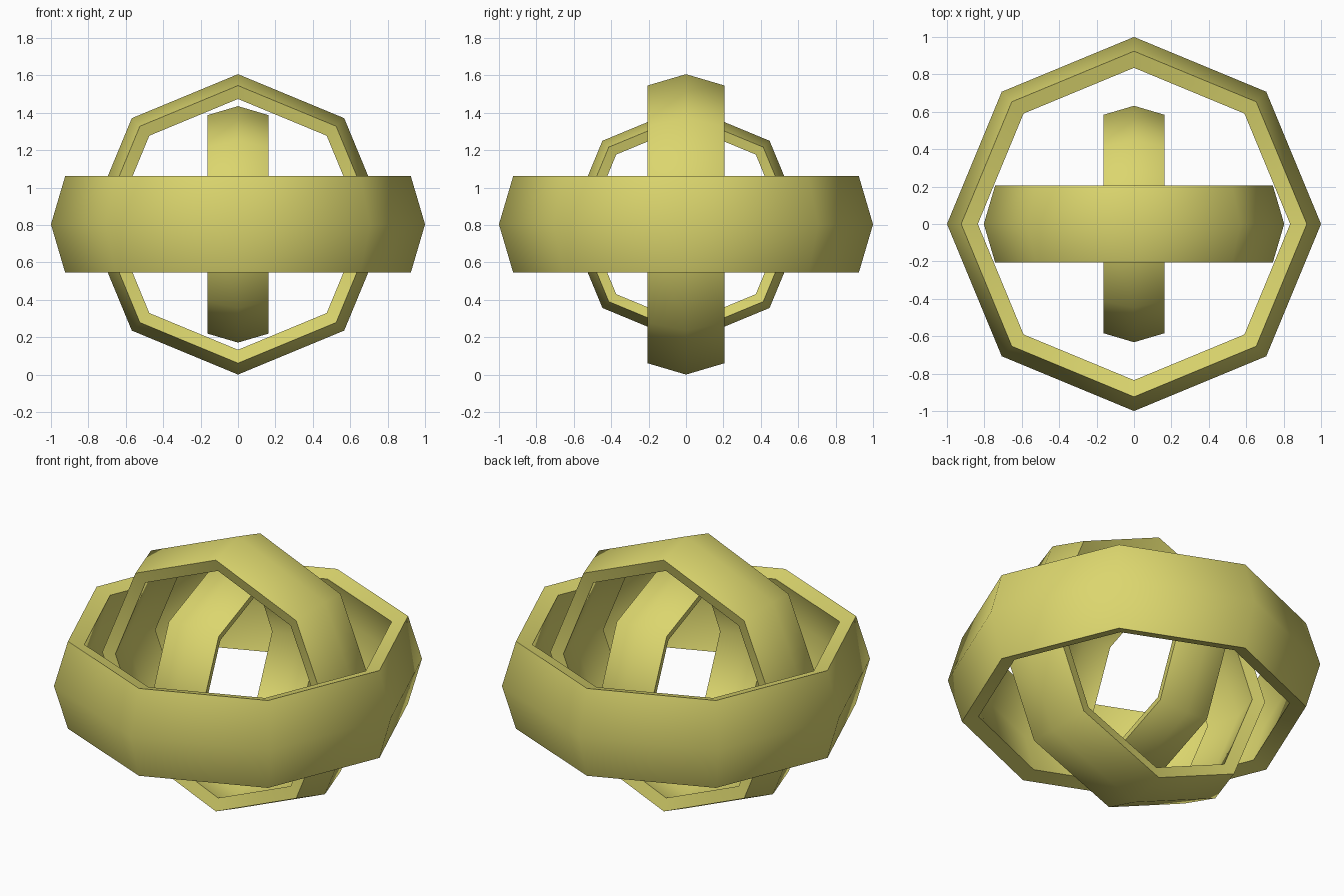
import bpy, bmesh, math
from mathutils import Matrix

if "Cube" in bpy.data.objects:
    bpy.data.objects.remove(bpy.data.objects["Cube"])

SIDES = 8
CENTRE_Z = 0.803

mat = bpy.data.materials.new("pale olive yellow")
mat.diffuse_color = (0.71, 0.67, 0.155, 1.0)
mat.use_nodes = True
mat.node_tree.nodes["Principled BSDF"].inputs["Base Color"].default_value = mat.diffuse_color

# Cross-section of a unit ring as (radius, height): bulging outside, hollow inside
PROFILE = [(0.924, -0.258), (1.0, 0.0), (0.924, 0.258),
           (0.835, 0.232), (0.906, 0.0), (0.835, -0.232)]


def make_ring(name, size, rotation):
    """Eight-sided band made by sweeping the cross-section round its axis."""
    bm = bmesh.new()
    loops = []
    for i in range(SIDES):
        a = 2 * math.pi * i / SIDES
        loops.append([bm.verts.new((r * math.cos(a), r * math.sin(a), h))
                      for r, h in PROFILE])
    n = len(PROFILE)
    for i in range(SIDES):
        a, b = loops[i], loops[(i + 1) % SIDES]
        for j in range(n):
            k = (j + 1) % n
            bm.faces.new((a[j], b[j], b[k], a[k]))
    bmesh.ops.recalc_face_normals(bm, faces=bm.faces)
    bm.transform(rotation @ Matrix.Scale(size, 4))
    mesh = bpy.data.meshes.new(name)
    bm.to_mesh(mesh)
    bm.free()
    mesh.materials.append(mat)
    obj = bpy.data.objects.new(name, mesh)
    obj.location.z = CENTRE_Z
    bpy.context.collection.objects.link(obj)
    # Smooth round the band, crisp at the rims
    bpy.ops.object.select_all(action='DESELECT')
    obj.select_set(True)
    bpy.context.view_layer.objects.active = obj
    bpy.ops.object.shade_smooth_by_angle(angle=math.radians(60))


# Three nested rings, each turned to a different axis
make_ring("outer_ring", 1.0, Matrix.Identity(4))
make_ring("middle_ring", 0.803, Matrix.Rotation(math.pi / 2, 4, 'X'))
make_ring("inner_ring", 0.632, Matrix.Rotation(math.pi / 2, 4, 'Y'))
